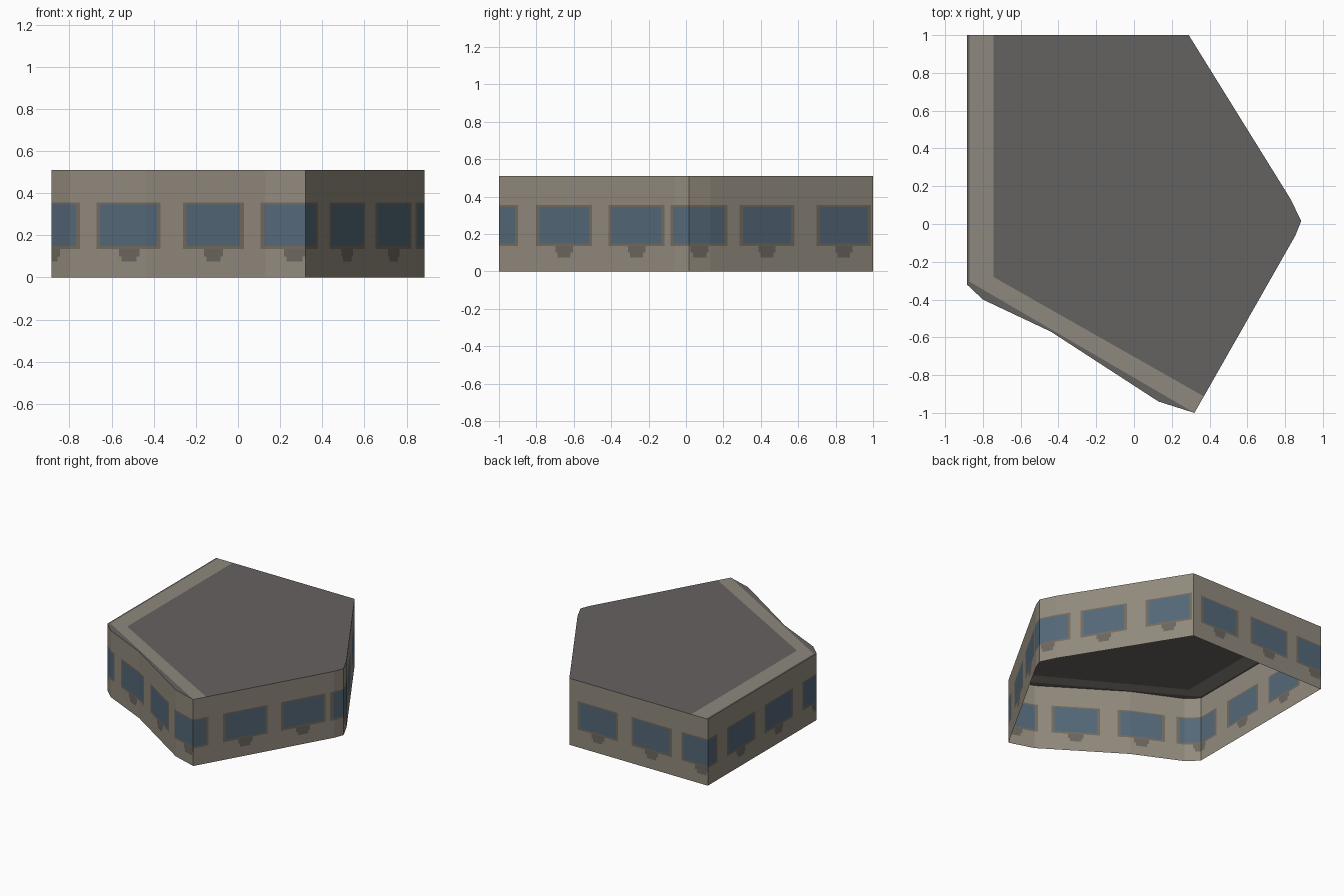
import bpy, bmesh
from mathutils import Vector

if "Cube" in bpy.data.objects:
    bpy.data.objects.remove(bpy.data.objects["Cube"])

H = 0.51
# Footprint, counter-clockwise from the back left corner
OUTLINE = [Vector(p) for p in [(-0.885, 1), (-0.885, -0.32), (-0.80, -0.40), (-0.44, -0.57),
                               (0.13, -0.94), (0.32, -1), (0.855, -0.06), (0.885, 0.016),
                               (0.83, 0.13), (0.29, 1)]]
# Window centres, measured along the perimeter
CENTRES = [0.405, 0.86, 1.32, 1.75, 2.22, 2.66, 3.115, 3.56, 3.94, 4.36, 4.844, 5.27, 5.725, 6.15]
# Nested window shapes: half width, z low, z high, material index
SHAPES = [(0.04, 0.075, 0.10, 3), (0.054, 0.10, 0.135, 3),
          (0.172, 0.135, 0.355, 1), (0.152, 0.15, 0.345, 2)]


def material(name, hex_code):
    def lin(c):
        c /= 255
        return c / 12.92 if c <= 0.04045 else ((c + 0.055) / 1.055) ** 2.4
    m = bpy.data.materials.new(name)
    m.diffuse_color = (*(lin((hex_code >> k) & 255) for k in (16, 8, 0)), 1)
    m.use_nodes = True
    m.node_tree.nodes["Principled BSDF"].inputs["Base Color"].default_value = m.diffuse_color
    return m


def finish(bm, name, mats):
    me = bpy.data.meshes.new(name)
    bm.to_mesh(me)
    bm.free()
    for m in mats:
        me.materials.append(m)
    ob = bpy.data.objects.new(name, me)
    bpy.context.collection.objects.link(ob)
    return ob


wall = material("warm_grey_wall", 0x928A7D)
frame = material("brown_grey_frame", 0x736B60)
glass = material("blue_grey_glass", 0x546878)
unit = material("grey_window_unit", 0x6C665F)
roof_grey = material("dark_roof", 0x656260)
trim = material("light_roof_band", 0x8D897E)

# Perimeter lookup
corners = [0.0]
for i, p in enumerate(OUTLINE):
    corners.append(corners[-1] + (OUTLINE[(i + 1) % len(OUTLINE)] - p).length)
P = corners[-1]


def point_at(s):
    for i in range(len(OUTLINE)):
        if s <= corners[i + 1]:
            t = (s - corners[i]) / (corners[i + 1] - corners[i])
            return OUTLINE[i].lerp(OUTLINE[(i + 1) % len(OUTLINE)], t)


def wall_material(s, z):
    index = 0
    for c in CENTRES:
        d = abs((s - c + P / 2) % P - P / 2)
        for half, z0, z1, m in SHAPES:
            if d < half and z0 < z < z1:
                index = m
    return index


# Walls: one sheet cut along every window edge, open underneath
cuts = sorted(set(corners[:-1]) | {(c + k * sh[0]) % P for c in CENTRES for sh in SHAPES for k in (-1, 1)})
levels = sorted({0, H} | {z for sh in SHAPES for z in sh[1:3]})
bm = bmesh.new()
grid = []
for s in cuts:
    p = point_at(s)
    grid.append([bm.verts.new((p.x, p.y, z)) for z in levels])
for i, s in enumerate(cuts):
    j = (i + 1) % len(cuts)
    s_next = cuts[j] if j else P
    for k in range(len(levels) - 1):
        f = bm.faces.new((grid[i][k], grid[j][k], grid[j][k + 1], grid[i][k + 1]))
        f.material_index = wall_material((s + s_next) / 2, (levels[k] + levels[k + 1]) / 2)
finish(bm, "windowed_walls", [wall, frame, glass, unit])


# Roof: flat sheet with a light band along the left and front edges
def line(a, b):
    d = Vector(b) - Vector(a)
    return Vector((*a, H)), Vector((-d.y, d.x, 0)).normalized()


outer_left = (Vector((-0.87, 0, H)), Vector((1, 0, 0)))
inner_left = (Vector((-0.745, 0, H)), Vector((1, 0, 0)))
outer_front = line((-0.88, -0.30), (0.32, -1.0))
inner_front = line((-0.745, -0.28), (0.365, -0.91))
bm = bmesh.new()
bm.faces.new([bm.verts.new((p.x, p.y, H)) for p in OUTLINE])
for co, no in (outer_left, inner_left, outer_front, inner_front):
    bmesh.ops.bisect_plane(bm, geom=bm.verts[:] + bm.edges[:] + bm.faces[:],
                           plane_co=co, plane_no=no, dist=1e-5)
for f in bm.faces:
    c = f.calc_center_median()
    inside = [(c - co).dot(no) > 0 for co, no in (outer_left, outer_front, inner_left, inner_front)]
    f.material_index = int(inside[0] and inside[1] and not (inside[2] and inside[3]))
finish(bm, "flat_roof", [roof_grey, trim])
